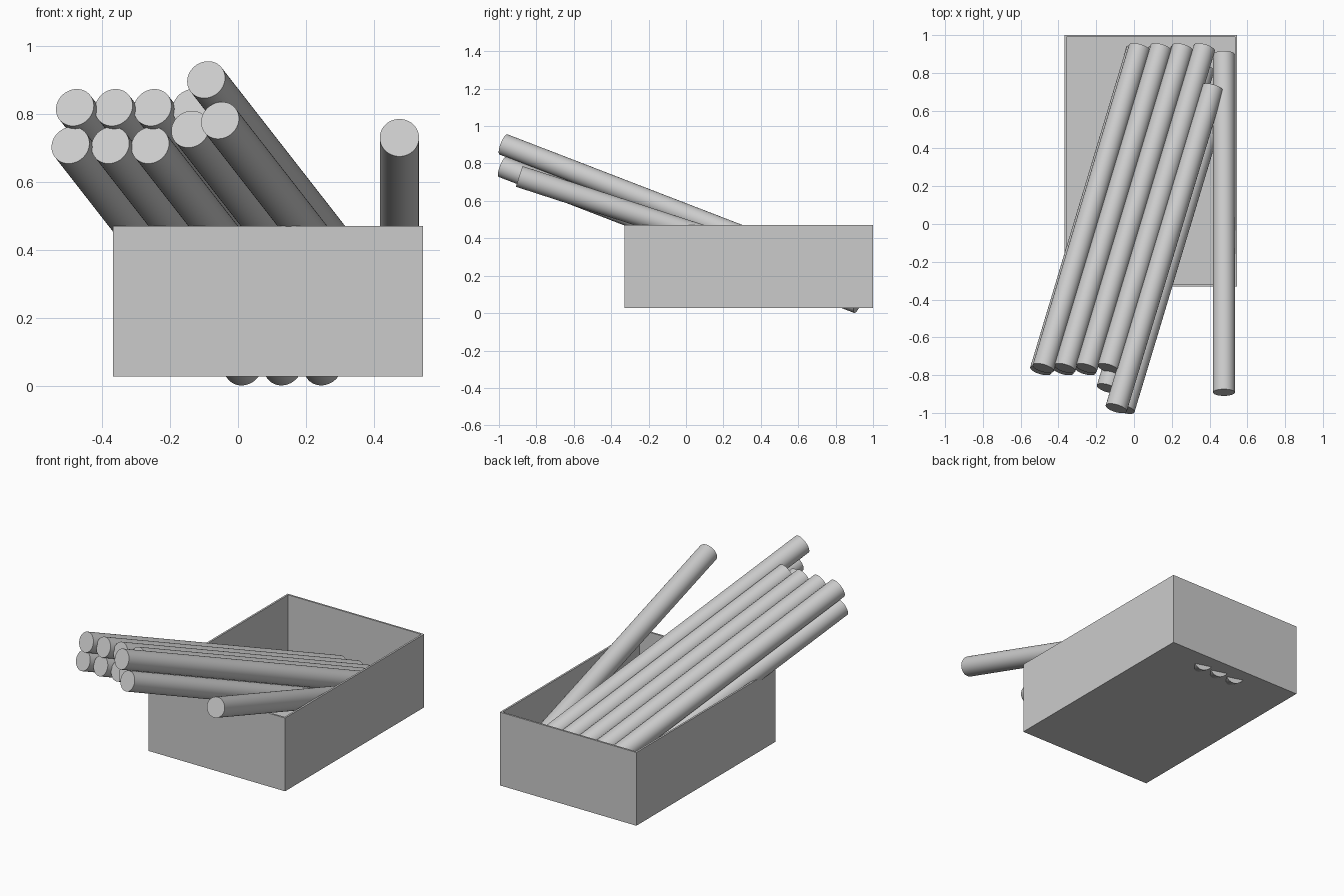
import bpy, bmesh
from math import radians
from mathutils import Vector

if "Cube" in bpy.data.objects:
    bpy.data.objects.remove(bpy.data.objects["Cube"])

RADIUS = 0.058


def make_box(name, lo, hi, wall):
    """Open-topped box: a cube whose top is inset and pushed down."""
    bm = bmesh.new()
    bmesh.ops.create_cube(bm, size=1)
    for v in bm.verts:
        v.co = Vector(lo[i] if v.co[i] < 0 else hi[i] for i in range(3))
    bm.normal_update()
    top = max(bm.faces, key=lambda f: f.calc_center_median().z)
    bmesh.ops.inset_region(bm, faces=[top], thickness=wall)
    floor = bmesh.ops.extrude_face_region(bm, geom=[top])
    bmesh.ops.delete(bm, geom=[top], context='FACES_ONLY')
    for v in floor["geom"]:
        if isinstance(v, bmesh.types.BMVert):
            v.co.z = lo[2] + wall
    bmesh.ops.recalc_face_normals(bm, faces=bm.faces)
    mesh = bpy.data.meshes.new(name)
    bm.to_mesh(mesh)
    bm.free()
    obj = bpy.data.objects.new(name, mesh)
    bpy.context.collection.objects.link(obj)
    return obj


def make_rod(name, front, direction):
    """Round rod running from its front end along a vector."""
    front, direction = Vector(front), Vector(direction)
    bpy.ops.mesh.primitive_cylinder_add(
        vertices=48, radius=RADIUS, depth=direction.length,
        location=front + direction / 2,
        rotation=direction.to_track_quat('Z', 'Y').to_euler())
    rod = bpy.context.object
    rod.name = name
    bpy.ops.object.shade_smooth_by_angle(angle=radians(30))
    return rod


# Open box
make_box("box", (-0.368, -0.33, 0.027), (0.546, 1.0, 0.47), 0.016)

# Slanted bundle: upper row of four, lower row of three
slant = (0.51, 1.695, -0.654)
for i in range(4):
    make_rod(f"upper_rod_{i + 1}", (-0.481 + 0.1145 * i, -0.763, 0.82), slant)
for i in range(3):
    make_rod(f"lower_rod_{i + 1}", (-0.494 + 0.1175 * i, -0.775, 0.709), slant)

# Rods sticking further out of the bundle
make_rod("low_loose_rod", (-0.141, -0.87, 0.756), slant)
make_rod("high_loose_rod", (-0.094, -0.976, 0.902), slant)
make_rod("side_loose_rod", (-0.053, -0.98, 0.782), slant)

# Single rod along the right wall
make_rod("straight_rod", (0.476, -0.892, 0.731), (0, 1.79, -0.58))
